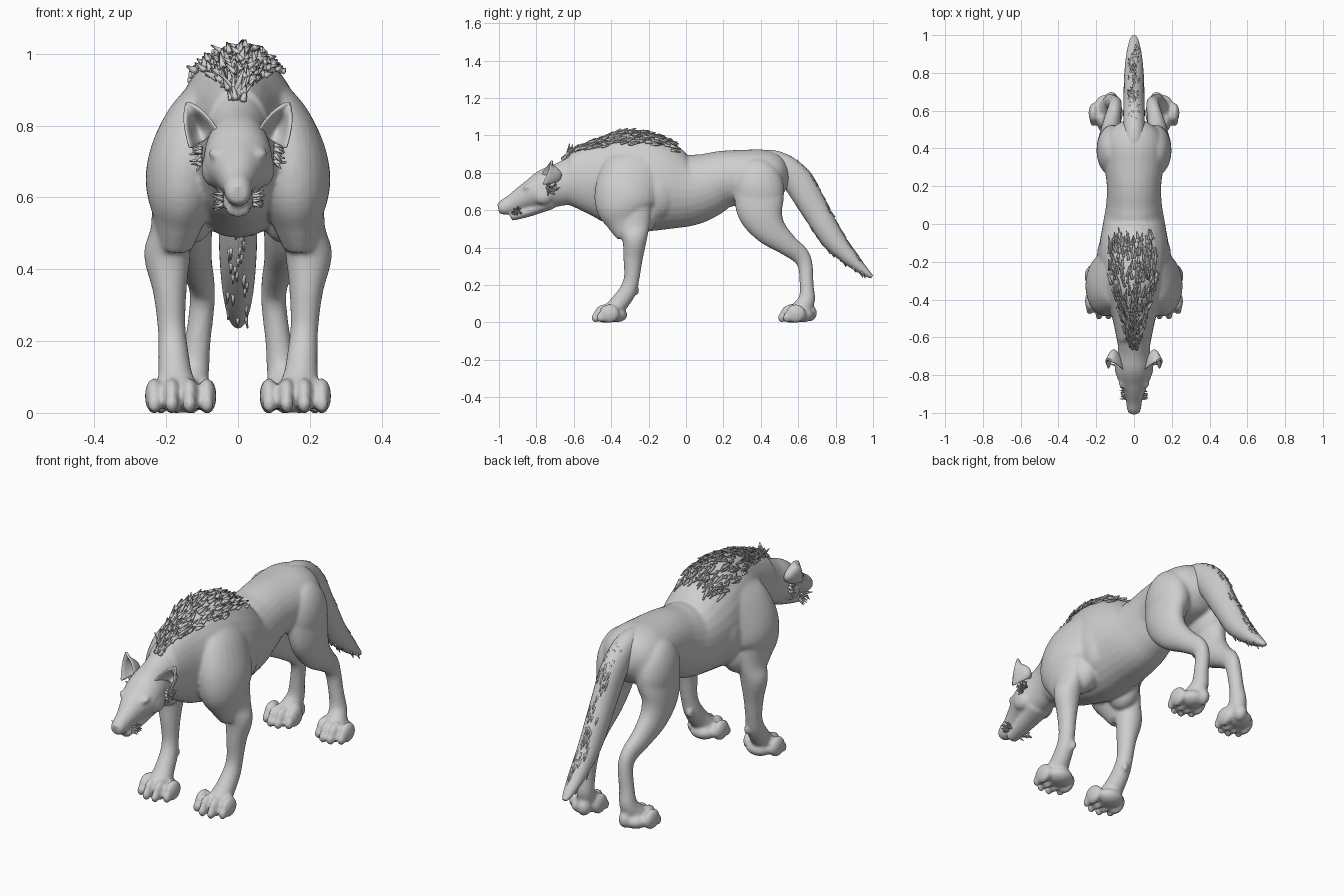
import bpy, bmesh, math, random
from mathutils import Vector, Matrix
from mathutils.bvhtree import BVHTree

if "Cube" in bpy.data.objects:
    bpy.data.objects.remove(bpy.data.objects["Cube"])

random.seed(7)
grey = bpy.data.materials.new("warm_grey")
grey.diffuse_color = (0.62, 0.62, 0.62, 1)
grey.use_nodes = True
grey.node_tree.nodes["Principled BSDF"].inputs["Base Color"].default_value = grey.diffuse_color


def finish(name, bm):
    bmesh.ops.recalc_face_normals(bm, faces=bm.faces)
    for f in bm.faces:
        f.smooth = True
    me = bpy.data.meshes.new(name)
    bm.to_mesh(me)
    bm.free()
    me.materials.append(grey)
    ob = bpy.data.objects.new(name, me)
    bpy.context.collection.objects.link(ob)
    return ob


def spline(pts, n=5):
    """Smooth interpolation through centre and radius values."""
    out = []
    for i in range(len(pts) - 1):
        a, b, c, d = (pts[max(0, min(len(pts) - 1, i + k))] for k in (-1, 0, 1, 2))
        for j in range(n):
            t = j / n
            out.append([q + 0.5 * t * (r - p + t * (2*p - 5*q + 4*r - s + t * (3*(q - r) + s - p)))
                        for p, q, r, s in zip(a, b, c, d)])
    return out + [list(pts[-1])]


def tube(bm, pts, side=1, seg=28):
    """Loft ellipses (x, y, z, half width, half depth) along a path."""
    pts = spline(pts)
    cs = [Vector((side * p[0], p[1], p[2])) for p in pts]
    rings = []
    for i, c in enumerate(cs):
        t = (cs[min(i + 1, len(cs) - 1)] - cs[max(i - 1, 0)]).normalized()
        u = (Vector((1, 0, 0)) - t * t.x).normalized()
        v = t.cross(u)
        rings.append([bm.verts.new(c + u * pts[i][3] * math.cos(a) + v * pts[i][4] * math.sin(a))
                      for a in (2 * math.pi * k / seg for k in range(seg))])
    for r0, r1 in zip(rings, rings[1:]):
        for k in range(seg):
            bm.faces.new((r0[k], r0[(k + 1) % seg], r1[(k + 1) % seg], r1[k]))
    bm.faces.new(rings[0])
    bm.faces.new(rings[-1])


def blob(bm, c, r, side=1, tilt=0):
    m = (Matrix.Translation((side * c[0], c[1], c[2])) @ Matrix.Rotation(tilt, 4, 'X')
         @ Matrix.Diagonal((*r, 1)))
    bmesh.ops.create_uvsphere(bm, u_segments=24, v_segments=16, radius=1, matrix=m)


def tuft(bm, p, d, length, width):
    m = (Matrix.Translation(p) @ d.to_track_quat('Z', 'Y').to_matrix().to_4x4()
         @ Matrix.Translation((0, 0, length * 0.4)))
    bmesh.ops.create_cone(bm, cap_ends=True, segments=6, radius1=width, radius2=width * 0.3,
                          depth=length, matrix=m)


# Body: torso, neck, head and jaw
bm = bmesh.new()
tube(bm, [(0, -.62, .765, .09, .14), (0, -.5, .765, .115, .195), (0, -.4, .76, .15, .235),
          (0, -.28, .755, .178, .26), (0, -.15, .73, .188, .247), (0, 0, .707, .165, .197),
          (0, .1, .73, .148, .176), (0, .2, .765, .144, .153), (0, .32, .775, .158, .148),
          (0, .42, .78, .16, .143), (0, .5, .775, .125, .115), (0, .55, .77, .05, .05)])
tube(bm, [(0, -.53, .775, .1, .15), (0, -.66, .74, .085, .117), (0, -.74, .717, .094, .107),
          (0, -.8, .692, .093, .09), (0, -.86, .668, .068, .07), (0, -.93, .634, .044, .05),
          (0, -.975, .615, .038, .042), (0, -1.004, .608, .028, .026)])
tube(bm, [(0, -.72, .64, .065, .035), (0, -.85, .592, .046, .03), (0, -.937, .563, .032, .021)])
blob(bm, (0, -.985, .628), (.027, .018, .02))
blob(bm, (0, .175, .605), (.017, .03, .026))

for s in (-1, 1):
    # Brows and cheeks
    blob(bm, (.05, -.845, .724), (.032, .032, .016), s, .4)
    blob(bm, (.07, -.765, .68), (.032, .055, .05), s)
    # Shoulder blade running into the upper arm, with the muscle behind it
    tube(bm, [(.055, -.24, .94, .045, .09), (.095, -.26, .83, .088, .165),
              (.136, -.31, .71, .11, .175), (.155, -.33, .62, .103, .155),
              (.165, -.315, .54, .072, .11), (.175, -.29, .47, .05, .08)], s)
    blob(bm, (.13, -.235, .57), (.07, .085, .1), s, -.3)
    blob(bm, (.11, -.16, .7), (.085, .12, .15), s)
    # Haunch
    blob(bm, (.114, .39, .71), (.085, .135, .165), s, .15)
    blob(bm, (.075, .435, .755), (.088, .09, .115), s)
    # Front leg
    tube(bm, [(.17, -.3, .62, .07, .12), (.188, -.28, .51, .055, .087), (.197, -.275, .44, .065, .065),
              (.19, -.283, .34, .047, .052), (.185, -.29, .24, .039, .042),
              (.18, -.31, .17, .042, .046), (.175, -.355, .105, .048, .049),
              (.168, -.40, .055, .06, .05)], s)
    blob(bm, (.165, -.265, .17), (.016, .016, .025), s)
    # Hind leg
    tube(bm, [(.115, .39, .72, .075, .135), (.13, .397, .6, .068, .125), (.13, .447, .5, .058, .09),
              (.118, .535, .42, .046, .06), (.102, .61, .36, .037, .049),
              (.1, .638, .3, .035, .04), (.112, .645, .2, .036, .037),
              (.122, .645, .12, .042, .045), (.135, .608, .06, .055, .054)], s)
    blob(bm, (.12, .66, .05), (.035, .04, .045), s)
    # Paws with four toes and claws
    for px, py, gap in ((.16, -.375, .049), (.15, .622, .043)):
        blob(bm, (px, py, .04), (gap * 1.4, .062, .04), s)
        for k in range(4):
            x = px + (k - 1.5) * gap
            y = py - (.07 if k in (1, 2) else .043)
            blob(bm, (x, y + .008, .047), (.026, .054, .05), s)
            blob(bm, (x, y - .04, .026), (.019, .021, .027), s)
body = finish("body", bm)
mod = body.modifiers.new("blend", 'REMESH')
mod.mode = 'VOXEL'
mod.voxel_size = .008
mod.use_smooth_shade = True
mod = body.modifiers.new("soften", 'SMOOTH')
mod.factor = .5
mod.iterations = 8

# Tail
bm = bmesh.new()
tube(bm, [(0, .36, .868, .05, .046), (0, .48, .858, .055, .06), (0, .59, .765, .057, .08),
          (0, .69, .602, .055, .072), (0, .785, .447, .052, .062), (0, .89, .332, .042, .04),
          (0, .965, .265, .026, .02), (0, .995, .243, .012, .009)])
tail = finish("tail", bm)

# Cupped ears
for s, label in ((-1, "left"), (1, "right")):
    bm = bmesh.new()
    base, tip = Vector((.093, -.726, .758)), Vector((.143, -.716, .866))
    across = Vector((.8, .05, -.5)).normalized()
    rows = []
    for i in range(9):
        u = i / 8
        w = .046 * (1 - u) ** .8 * (1 + .5 * u) + .002
        row = []
        for j in range(7):
            v = j / 3 - 1
            p = base.lerp(tip, u) + across * w * v
            p.y += .06 * math.sin(math.pi * min(1, u + .25)) * (1 - v * v) - .05 * (1 - u) * v * v
            row.append(bm.verts.new((s * p.x, p.y, p.z)))
        rows.append(row)
    for a, b in zip(rows, rows[1:]):
        for j in range(6):
            bm.faces.new((a[j], a[j + 1], b[j + 1], b[j]))
    ear = finish(label + "_ear", bm)
    mod = ear.modifiers.new("thickness", 'SOLIDIFY')
    mod.thickness = .012
    mod.offset = 0
    ear.modifiers.new("round", 'SUBSURF').levels = 1

# Mane of swept-back tufts lying on the shoulders
bpy.context.view_layer.update()
deps = bpy.context.evaluated_depsgraph_get()
skin = BVHTree.FromObject(body, deps)
bm = bmesh.new()
for _ in range(330):
    y = random.uniform(-.66, -.07)
    w = .015 + .112 * min(1, (y + .66) / .4)
    x = random.uniform(-w, w)
    hit, normal, _i, _d = skin.ray_cast(Vector((x, y, 2)), Vector((0, 0, -1)))
    if hit:
        d = Vector((random.uniform(-.4, .4), 1, 0))
        d += normal * (random.uniform(.0, .3) - d.dot(normal))
        tuft(bm, hit + normal * random.uniform(0, .014), d, random.uniform(.035, .07),
             random.uniform(.006, .011))
finish("mane", bm)

# Ragged fur along the top and underside of the tail
coat = BVHTree.FromObject(tail, deps)
bm = bmesh.new()
for k in range(110):
    up = 1 if k % 3 else -1
    y = random.uniform(.55, .95)
    x = random.uniform(-.03, .03)
    hit, normal, _i, _d = coat.ray_cast(Vector((x, y, 2 * up)), Vector((0, 0, -up)))
    if hit:
        d = Vector((0, .55, -.8)) + normal * random.uniform(.05, .2)
        tuft(bm, hit - normal * .004, d, random.uniform(.025, .045), .007)
finish("tail_fur", bm)

# Cheek ruffs and chin whisker tufts
bm = bmesh.new()
for s in (-1, 1):
    for _ in range(18):
        p = Vector((s * .104, random.uniform(-.75, -.69), random.uniform(.69, .75)))
        d = Vector((s * random.uniform(.3, 1), random.uniform(-.2, .6), random.uniform(-.7, .4)))
        tuft(bm, p, d, random.uniform(.022, .036), .007)
    for _ in range(16):
        p = Vector((s * .044, random.uniform(-.93, -.87), random.uniform(.575, .61)))
        d = Vector((s, random.uniform(-.3, .5), random.uniform(-.7, .5)))
        tuft(bm, p, d, random.uniform(.022, .04), .006)
finish("face_fur", bm)
